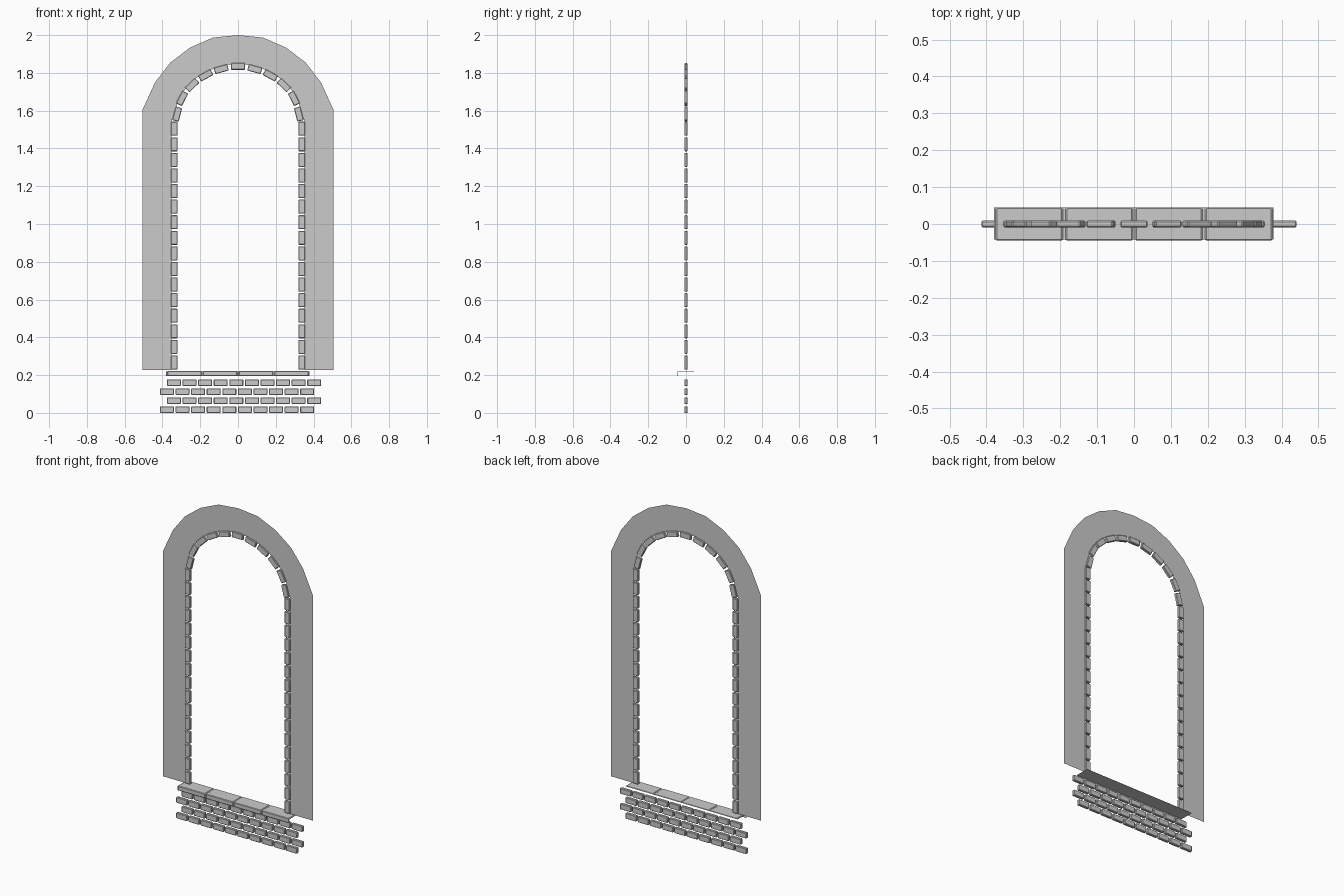
import bpy, bmesh
from math import atan2
from mathutils import Matrix, Vector

if "Cube" in bpy.data.objects:
    bpy.data.objects.remove(bpy.data.objects["Cube"])

L, W, D, PITCH = 0.074, 0.035, 0.018, 0.0825   # brick length, width, depth, spacing


def finish(bm, name):
    mesh = bpy.data.meshes.new(name)
    bm.to_mesh(mesh)
    bm.free()
    ob = bpy.data.objects.new(name, mesh)
    bpy.context.collection.objects.link(ob)
    return ob


def add_brick(bm, x, z, angle=0.0):
    """Bevelled brick lying along x, turned by angle in the xz plane."""
    tmp = bmesh.new()
    bmesh.ops.create_cube(tmp, size=1)
    bmesh.ops.scale(tmp, vec=(L, D, W), verts=tmp.verts)
    bmesh.ops.bevel(tmp, geom=tmp.edges[:], offset=0.003, segments=1, affect='EDGES')
    bmesh.ops.transform(tmp, matrix=Matrix.Translation((x, 0, z)) @ Matrix.Rotation(-angle, 4, 'Y'),
                        verts=tmp.verts)
    me = bpy.data.meshes.new("tmp")
    tmp.to_mesh(me)
    tmp.free()
    bm.from_mesh(me)
    bpy.data.meshes.remove(me)


def loft(bm, rows):
    """Skin quads between rows of points."""
    grid = [[bm.verts.new(p) for p in r] for r in rows]
    for a, b in zip(grid, grid[1:]):
        for i in range(len(a) - 1):
            bm.faces.new((a[i], b[i], b[i + 1], a[i + 1]))


# brick courses under the sill, alternate rows shifted by half a brick
bm = bmesh.new()
for row in range(4):
    start = -0.413 + (row % 2) * 0.037
    for i in range(10):
        add_brick(bm, start + L / 2 + i * PITCH, W / 2 + row * 0.0475)
finish(bm, "base_bricks")

# upright brick jambs
for side, name in ((-1, "left_jamb_bricks"), (1, "right_jamb_bricks")):
    bm = bmesh.new()
    for i in range(16):
        add_brick(bm, side * 0.337, 0.267 + i * PITCH, 1.5707963)
    finish(bm, name)

# arch bricks follow the curve through these centres
half = [(0.322, 1.582), (0.296, 1.665), (0.243, 1.735), (0.171, 1.787), (0.089, 1.820), (0, 1.834)]
path = half + [(-x, z) for x, z in half[-2::-1]]
ends = [(0.337, 1.505)] + path + [(-0.337, 1.505)]
bm = bmesh.new()
ring = []
for i, (x, z) in enumerate(path):
    t = (Vector(ends[i + 2]) - Vector(ends[i])).normalized()
    add_brick(bm, x, z, atan2(t.y, t.x))
    ring.append((x + t.y * 0.017, z - t.x * 0.017))
finish(bm, "arch_bricks")

# flat wall surround
outer = [(0.505, 1.606), (0.439, 1.750), (0.358, 1.855), (0.254, 1.934), (0.132, 1.987), (0, 2.0)]
outer += [(-x, z) for x, z in outer[-2::-1]]
inner = [(0.353, 0.228), (0.353, 1.54)] + ring + [(-0.353, 1.54), (-0.353, 0.228)]
bm = bmesh.new()
pts_o = [(0.505, 0.228), (0.505, 1.54)] + outer + [(-0.505, 1.54), (-0.505, 0.228)]
loft(bm, [[(x, 0, z) for x, z in pts_o], [(x, 0, z) for x, z in inner]])
finish(bm, "wall_surround")

# sill: four thin raised slabs, top and front only
low = [(.045, .219), (.042, .219), (-.042, .219), (-.042, .218), (-.042, .197), (-.042, .194)]
high = [(.045, .219), (.042, .222), (-.042, .222), (-.045, .219), (-.045, .197), (-.042, .194)]
bm = bmesh.new()
for i in range(4):
    x0 = -0.375 + i * 0.189
    x1 = x0 + 0.183
    loft(bm, [[(x, y, z) for y, z in prof] for x, prof in
              ((x0, low), (x0 + 0.004, high), (x1 - 0.004, high), (x1, low))])
finish(bm, "sill_slabs")

# mortar sheet showing in the sill joints
bm = bmesh.new()
loft(bm, [[(x, y, z) for y, z in ((.045, .2185), (-.0415, .2185), (-.0415, .194))]
          for x in (-0.38, 0.378)])
finish(bm, "sill_mortar")
